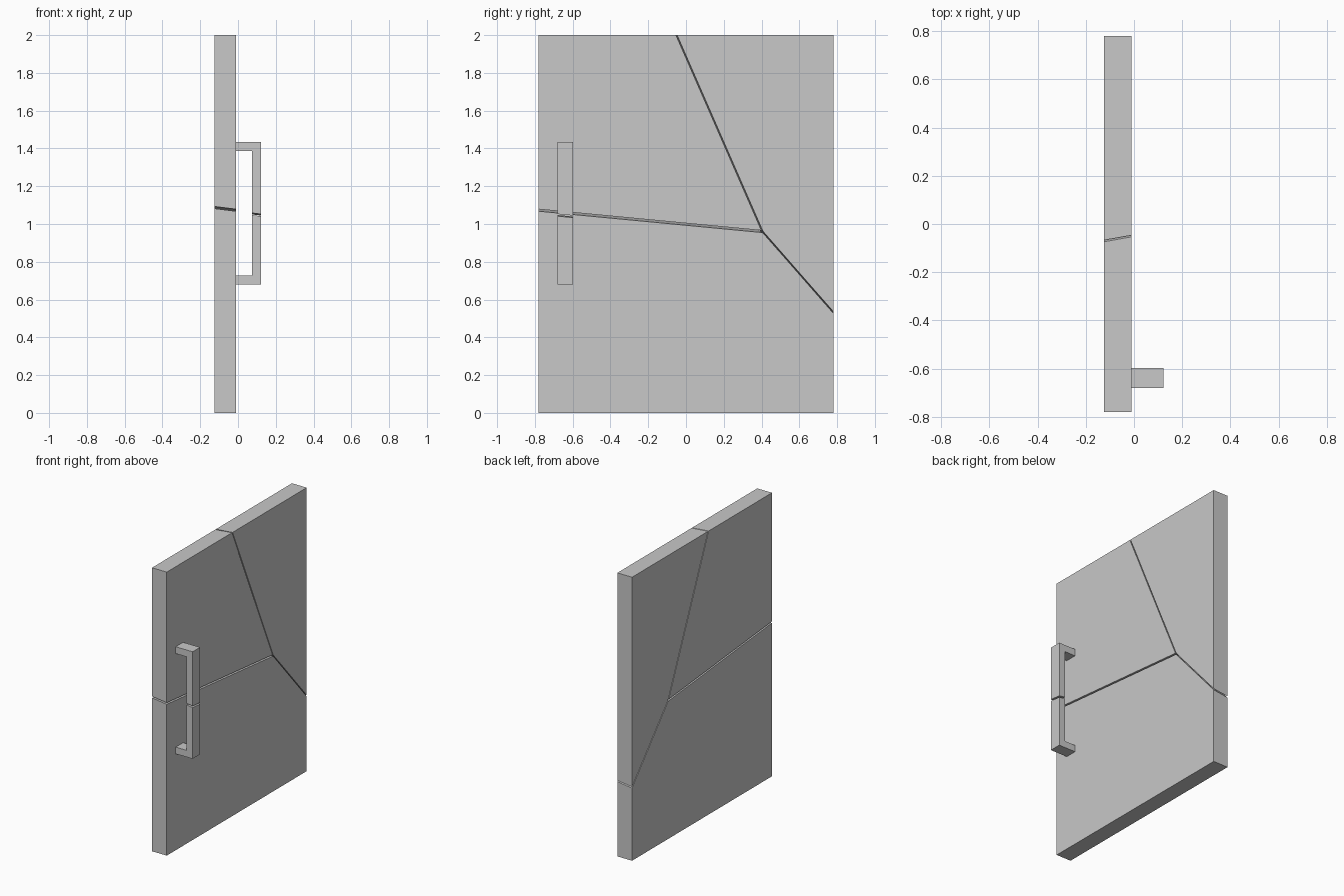
import bpy, bmesh
from mathutils import Vector

cube = bpy.data.objects.get("Cube")
if cube:
    bpy.data.objects.remove(cube, do_unlink=True)

grey = bpy.data.materials.new("plain grey")
grey.use_nodes = True
grey.diffuse_color = (0.58, 0.58, 0.58, 1)
grey.node_tree.nodes["Principled BSDF"].inputs["Base Color"].default_value = grey.diffuse_color

FRONT, BACK, HALF = -0.01, -0.125, 0.78

# The three cracks fan out from one slanted line through the panel
hub = Vector((FRONT, 0.405, 0.96))
hub_back = Vector((BACK, 0.377, 0.977))
cracks = {  # end of crack on the handle side of the panel, crack width
    "left": (Vector((FRONT, -HALF, 1.073)), 0.011),
    "top": (Vector((FRONT, -0.05, 2)), 0.006),
    "right": (Vector((FRONT, HALF, 0.532)), 0.006),
}


def prism(name, outline, axis, low, high):
    """Extrude a 2D outline along x (axis 0) or y (axis 1)."""
    bm = bmesh.new()

    def point(a, b, depth):
        return (depth, a, b) if axis == 0 else (a, depth, b)

    face = bm.faces.new([bm.verts.new(point(a, b, low)) for a, b in outline])
    new = bmesh.ops.extrude_face_region(bm, geom=[face])["geom"]
    shift = Vector(point(0, 0, high - low))
    bmesh.ops.translate(bm, vec=shift, verts=[v for v in new if isinstance(v, bmesh.types.BMVert)])
    bmesh.ops.recalc_face_normals(bm, faces=bm.faces)
    return bm


def cut(bm, crack, keep):
    """Slice along a crack, keeping the side that holds the given point."""
    end, width = cracks[crack]
    normal = (end - hub).cross(hub_back - hub).normalized()
    if normal.dot(keep - hub) > 0:
        normal.negate()
    bmesh.ops.bisect_plane(bm, geom=bm.verts[:] + bm.edges[:] + bm.faces[:],
                           plane_co=hub - normal * width / 2, plane_no=normal, clear_outer=True)
    bmesh.ops.holes_fill(bm, edges=[e for e in bm.edges if e.is_boundary])
    bmesh.ops.recalc_face_normals(bm, faces=bm.faces)


def finish(name, bm):
    mesh = bpy.data.meshes.new(name)
    bm.to_mesh(mesh)
    bm.free()
    mesh.materials.append(grey)
    bpy.context.collection.objects.link(bpy.data.objects.new(name, mesh))


# Door panel shards
panel = [(-HALF, 0), (HALF, 0), (HALF, 2), (-HALF, 2)]
upper = Vector((FRONT, -0.64, 1.6))
lower = Vector((FRONT, -0.64, 0.4))
side = Vector((FRONT, 0.7, 1.6))
for name, keep, edges in (("upper_panel", upper, ("left", "top")),
                          ("lower_panel", lower, ("left", "right")),
                          ("side_panel", side, ("top", "right"))):
    bm = prism(name, panel, 0, BACK, FRONT)
    for crack in edges:
        cut(bm, crack, keep)
    finish(name, bm)

# Handle halves, a bracket split by the same crack
grip, inner = 0.122, 0.074
bracket = [(FRONT, 0.68), (grip, 0.68), (grip, 1.435), (FRONT, 1.435),
           (FRONT, 1.387), (inner, 1.387), (inner, 0.727), (FRONT, 0.727)]
for name, keep in (("upper_handle", upper), ("lower_handle", lower)):
    bm = prism(name, bracket, 1, -0.68, -0.597)
    cut(bm, "left", keep)
    finish(name, bm)
